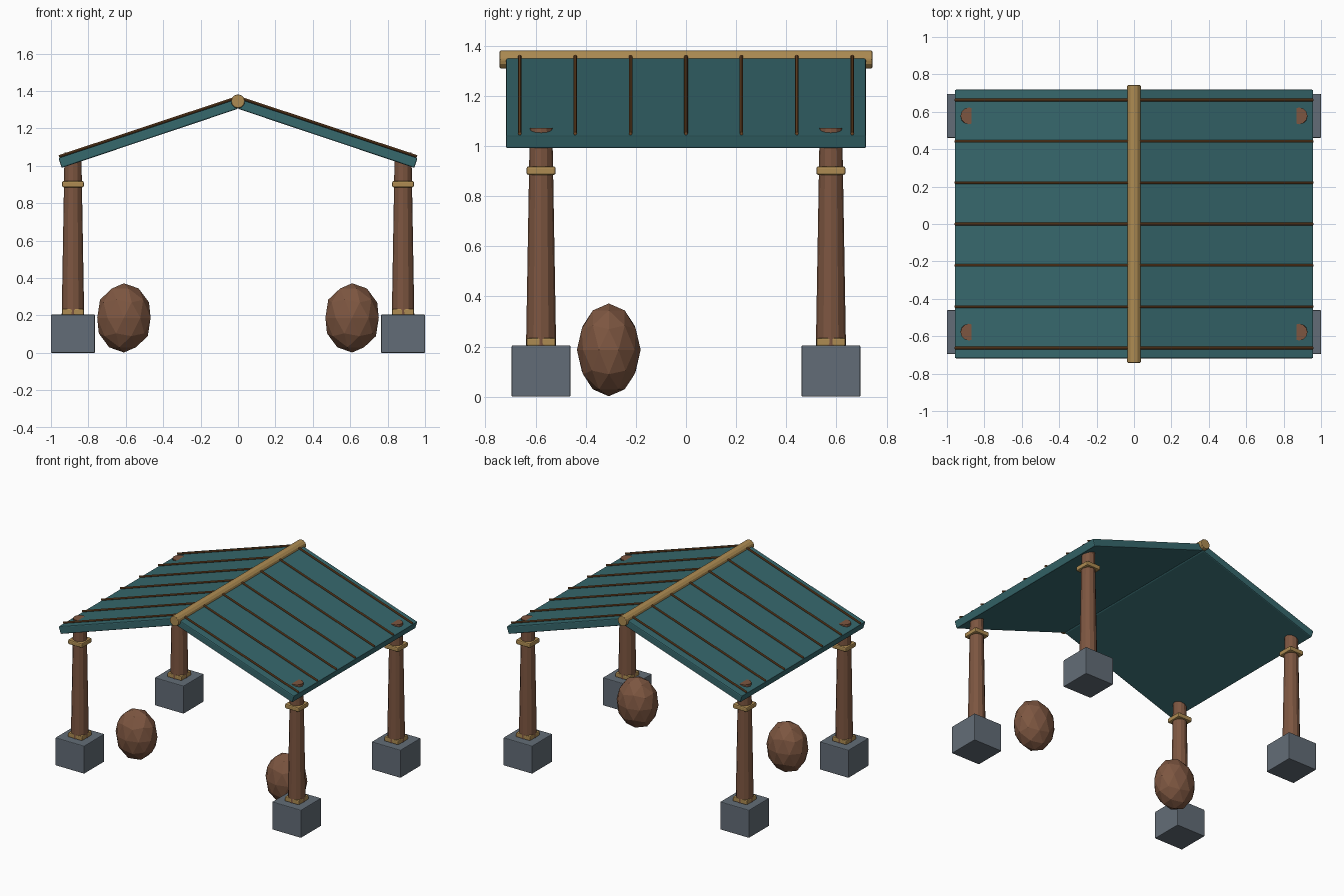
import bpy
import bmesh
import math
from mathutils import Matrix, Vector

if "Cube" in bpy.data.objects:
    bpy.data.objects.remove(bpy.data.objects["Cube"])


def material(name, r, g, b):
    m = bpy.data.materials.new(name)
    m.diffuse_color = (r, g, b, 1)
    m.use_nodes = True
    m.node_tree.nodes["Principled BSDF"].inputs["Base Color"].default_value = m.diffuse_color
    return m


TEAL = material("teal roof", 0.037, 0.138, 0.152)
STONE = material("grey stone", 0.124, 0.152, 0.184)
TAN = material("tan wood", 0.42, 0.26, 0.085)
BROWN = material("brown timber", 0.205, 0.093, 0.052)
RIB = material("rib brown", 0.21, 0.085, 0.025)


def finish(name, bm, mat, bevel=0):
    bmesh.ops.recalc_face_normals(bm, faces=bm.faces[:])
    mesh = bpy.data.meshes.new(name)
    bm.to_mesh(mesh)
    bm.free()
    mesh.materials.append(mat)
    ob = bpy.data.objects.new(name, mesh)
    bpy.context.collection.objects.link(ob)
    if bevel:
        mod = ob.modifiers.new("soft edges", 'BEVEL')
        mod.width = bevel
        mod.segments = 2
        mod.limit_method = 'ANGLE'
    return ob


def box(name, centre, size, mat, bevel):
    bm = bmesh.new()
    bmesh.ops.create_cube(bm, size=1, matrix=Matrix.LocRotScale(
        Vector(centre), None, Vector(size)))
    return finish(name, bm, mat, bevel)


def rod(name, start, end, r1, r2, sides, mat, bevel=0):
    a, b = Vector(start), Vector(end)
    rot = (b - a).to_track_quat('Z', 'Y')
    bm = bmesh.new()
    bmesh.ops.create_cone(bm, cap_ends=True, segments=sides, radius1=r1, radius2=r2,
                          depth=(b - a).length,
                          matrix=Matrix.LocRotScale((a + b) / 2, rot, None))
    return finish(name, bm, mat, bevel)


# Four corner posts on stone footings, with square collars
for sx, xn in ((-1, "left"), (1, "right")):
    for sy, yn in ((-1, "front"), (1, "back")):
        x, y = sx * 0.8825, sy * 0.578
        tag = f"{yn}_{xn}"
        box("footing_" + tag, (x, y, 0.1025), (0.235, 0.235, 0.205), STONE, 0.005)
        rod("post_" + tag, (x, y, 0.2), (x, y, 1.072), 0.06, 0.045, 12, BROWN)
        box("base_collar_" + tag, (x, y, 0.219), (0.116, 0.116, 0.032), TAN, 0.006)
        box("top_collar_" + tag, (x, y, 0.902), (0.116, 0.116, 0.034), TAN, 0.008)

# Two sloping roof panels with ribs
for sx, xn in ((-1, "left"), (1, "right")):
    bm = bmesh.new()
    profile = [(0, 1.36), (0.96, 1.042), (0.943, 0.989), (0, 1.305)]
    face = bm.faces.new([bm.verts.new((sx * x, -0.718, z)) for x, z in profile])
    ext = bmesh.ops.extrude_face_region(bm, geom=[face])
    bmesh.ops.translate(bm, vec=(0, 1.436, 0),
                        verts=[v for v in ext["geom"] if isinstance(v, bmesh.types.BMVert)])
    finish("roof_panel_" + xn, bm, TEAL, 0.007)
    for i in range(7):
        y = (i - 3) * 0.221
        rod(f"roof_rib_{xn}_{i + 1}", (sx * 0.01, y, 1.364), (sx * 0.957, y, 1.050),
            0.007, 0.007, 8, RIB)

# Ridge pole
rod("ridge_pole", (0, -0.743, 1.345), (0, 0.743, 1.345), 0.037, 0.037, 12, TAN, 0.006)

# Faceted egg-shaped boulders under the roof
for sx, xn in ((-1, "left"), (1, "right")):
    bm = bmesh.new()
    bmesh.ops.create_icosphere(bm, subdivisions=2, radius=1, matrix=Matrix.LocRotScale(
        Vector((sx * 0.61, -0.308, 0.187)), None, Vector((0.15, 0.127, 0.185))))
    finish("boulder_" + xn, bm, BROWN)
